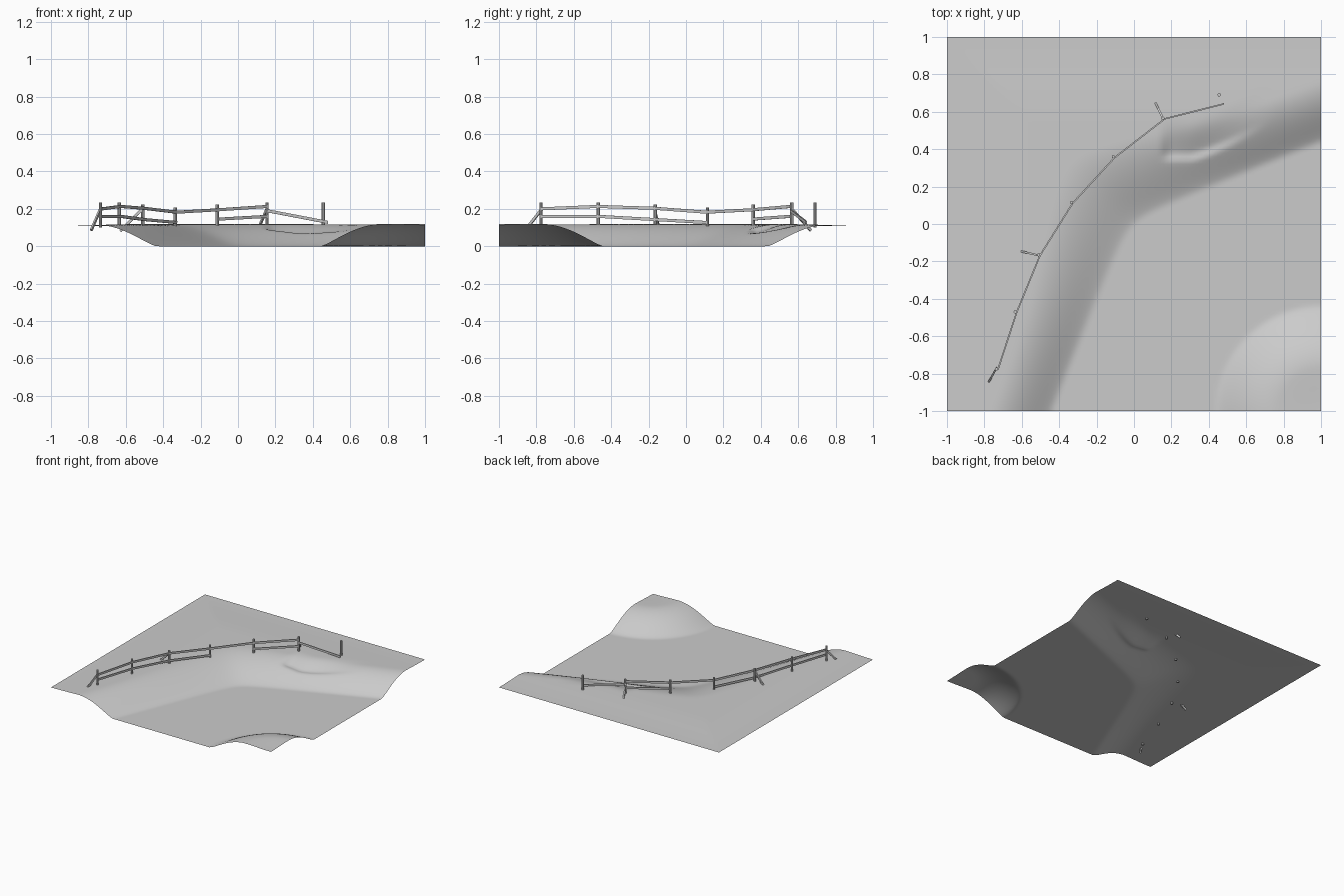
import bpy
import bmesh
import math
from mathutils import Vector

cube = bpy.data.objects.get("Cube")
if cube:
    bpy.data.objects.remove(cube, do_unlink=True)

grey = bpy.data.materials.new("plain_grey")
grey.use_nodes = True
colour = (0.6, 0.6, 0.6, 1)
grey.diffuse_color = colour
grey.node_tree.nodes["Principled BSDF"].inputs["Base Color"].default_value = colour


def smooth(t):
    t = min(max(t, 0), 1)
    return t * t * (3 - 2 * t)


def bank(distance, width):
    """Rounded bank, steeper near its foot."""
    return smooth(min(max(distance / width, 0), 1) ** 0.7)


def ground_height(x, y):
    # Curved bank, symmetric about the diagonal
    u, v = (x + y) / math.sqrt(2), (y - x) / math.sqrt(2)
    foot = 0.04 - 0.43 * math.sqrt(u * u + 0.01)
    width = 0.33 + 0.14 * math.exp(-3 * u * u)
    edge = smooth((max(-x, y) - 0.55) / 0.45)
    z = (0.118 - 0.011 * edge) * bank(v - foot, width)
    # Slipped hollow in the bank
    lip = 0.36 + 0.6 * max(x - 0.3, 0) ** 1.3
    across = smooth((x - 0.13) / 0.07) * smooth((0.75 - x) / 0.4)
    slip = smooth((y - lip + 0.03) / 0.05) * smooth((lip + 0.2 - y) / 0.18)
    z -= 0.022 * across * slip
    # Mound in the near corner
    r = math.hypot(x - 1, y + 1)
    mound = (0.119 - 0.007 * smooth(1 - r / 0.25)) * bank(0.56 - r, 0.33)
    return max(z, mound, 0)


# Ground sheet
bpy.ops.mesh.primitive_grid_add(x_subdivisions=100, y_subdivisions=100, size=2)
ground = bpy.context.object
ground.name = "ground"
for vert in ground.data.vertices:
    vert.co.z = ground_height(vert.co.x, vert.co.y)
ground.data.materials.append(grey)
bpy.ops.object.shade_smooth_by_angle(angle=math.radians(50))


def beam(name, start, end, width, height):
    """Square timber from start to end."""
    start, end = Vector(start), Vector(end)
    along = end - start
    bpy.ops.mesh.primitive_cube_add(size=1, location=(start + end) / 2)
    obj = bpy.context.object
    obj.name = name
    obj.scale = (width, height, along.length)
    obj.rotation_euler = along.to_track_quat('Z', 'Y').to_euler()
    obj.data.materials.append(grey)
    return obj


def post(name, x, y, bottom, top):
    bpy.ops.mesh.primitive_cylinder_add(vertices=8, radius=0.009, depth=top - bottom,
                                        location=(x, y, (top + bottom) / 2))
    obj = bpy.context.object
    obj.name = name
    obj.data.materials.append(grey)


# Fence posts: x, y, top, upper rail height, lower rail height
posts = [
    (-0.735, -0.775, 0.235, 0.20, 0.16),
    (-0.635, -0.47, 0.235, 0.213, 0.16),
    (-0.51, -0.165, 0.222, 0.203, 0.143),
    (-0.335, 0.115, 0.207, 0.182, 0.127),
    (-0.11, 0.36, 0.222, 0.195, 0.145),
    (0.155, 0.565, 0.235, 0.213, 0.16),
    (0.455, 0.69, 0.235, 0, 0),
]
for i, (x, y, top, _, _) in enumerate(posts):
    post(f"post_{i + 1}", x, y, 0.1, top)

# Rails, with one lower rail missing
for i in range(5):
    a, b = posts[i], posts[i + 1]
    side = Vector((b[1] - a[1], a[0] - b[0], 0)).normalized() * 0.008
    for level, label in ((3, "upper"), (4, "lower")):
        if label == "lower" and i == 3:
            continue
        start = Vector((a[0], a[1], a[level])) + side
        end = Vector((b[0], b[1], b[level])) + side
        beam(f"{label}_rail_{i + 1}", start, end, 0.008, 0.016)

# Fallen rail and slanted braces
beam("fallen_rail", (0.155, 0.56, 0.19), (0.48, 0.642, 0.128), 0.008, 0.016)
beam("front_brace", (-0.735, -0.77, 0.20), (-0.785, -0.86, 0.085), 0.01, 0.014)
beam("middle_brace", (-0.51, -0.168, 0.20), (-0.63, -0.14, 0.082), 0.01, 0.014)
beam("back_brace", (0.155, 0.565, 0.20), (0.105, 0.667, 0.085), 0.01, 0.014)
